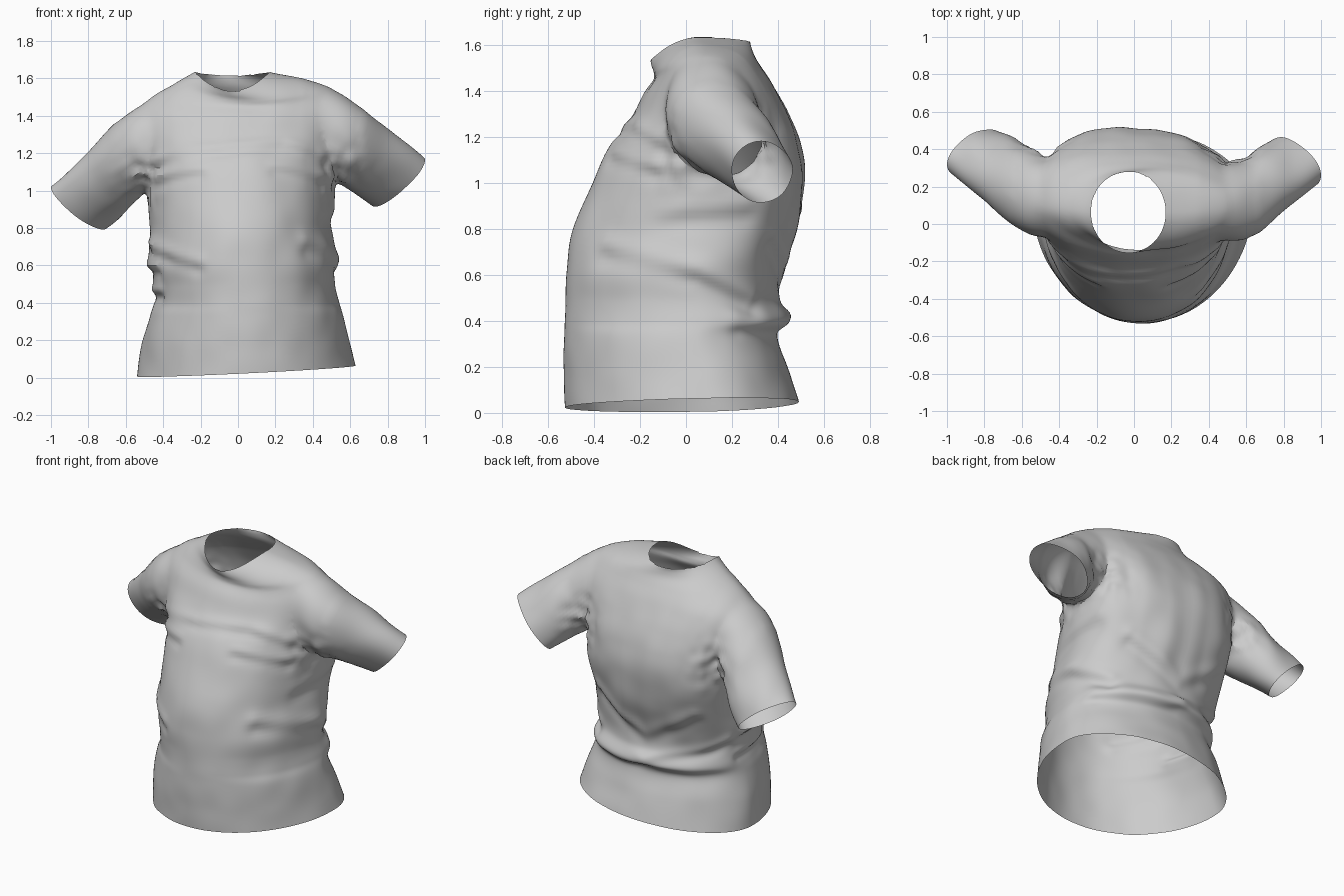
import bpy, bmesh, math
from mathutils import Vector, noise
from mathutils.geometry import intersect_point_line

default_cube = bpy.data.objects.get("Cube")
if default_cube:
    bpy.data.objects.remove(default_cube, do_unlink=True)

SEGMENTS = 160


def material(name, value):
    mat = bpy.data.materials.new(name)
    mat.use_nodes = True
    colour = (value, value, value, 1)
    mat.diffuse_color = colour
    mat.node_tree.nodes["Principled BSDF"].inputs["Base Color"].default_value = colour
    return mat


fabric = material("grey fabric", 0.6)


def ramp(value, low, high):
    t = min(1, max(0, (value - low) / (high - low)))
    return t * t * (3 - 2 * t)


def spline(rows, steps):
    """Catmull-Rom interpolation of rows of numbers."""
    result = []
    for i in range(len(rows) - 1):
        a, b = rows[max(i - 1, 0)], rows[i]
        c, d = rows[i + 1], rows[min(i + 2, len(rows) - 1)]
        for k in range(steps):
            t = k / steps
            result.append([
                q + t * (r - p) / 2 + t * t * (p - 2.5 * q + 2 * r - s / 2)
                + t ** 3 * (s - p + 3 * (q - r)) / 2
                for p, q, r, s in zip(a, b, c, d)])
    return result + [list(rows[-1])]


def loft(name, rings):
    """Closed tube through rings; the end caps carry material index 1."""
    bm = bmesh.new()
    loops = [[bm.verts.new(p) for p in ring] for ring in rings]
    for lower, upper in zip(loops, loops[1:]):
        for i in range(len(lower)):
            j = (i + 1) % len(lower)
            bm.faces.new((lower[i], lower[j], upper[j], upper[i]))
    for loop in (loops[0], loops[-1]):
        centre = bm.verts.new(sum((v.co for v in loop), Vector()) / len(loop))
        for i in range(len(loop)):
            bm.faces.new((loop[i], loop[i - 1], centre)).material_index = 1
    bmesh.ops.recalc_face_normals(bm, faces=bm.faces)
    mesh = bpy.data.meshes.new(name)
    bm.to_mesh(mesh)
    bm.free()
    mesh.materials.append(fabric)
    mesh.materials.append(fabric)
    obj = bpy.data.objects.new(name, mesh)
    bpy.context.collection.objects.link(obj)
    return obj


# Torso: height, right edge, left edge, front edge, back edge
torso_rows = [
    (0.035, -0.54, 0.63, -0.525, 0.49),
    (0.20, -0.51, 0.59, -0.53, 0.44),
    (0.33, -0.47, 0.56, -0.53, 0.40),
    (0.40, -0.45, 0.54, -0.53, 0.45),
    (0.49, -0.45, 0.52, -0.525, 0.41),
    (0.62, -0.48, 0.53, -0.52, 0.42),
    (0.80, -0.47, 0.50, -0.49, 0.48),
    (1.00, -0.49, 0.52, -0.41, 0.51),
    (1.16, -0.51, 0.53, -0.33, 0.49),
    (1.30, -0.54, 0.56, -0.23, 0.44),
    (1.42, -0.53, 0.58, -0.17, 0.38),
    (1.50, -0.44, 0.54, -0.14, 0.33),
    (1.55, -0.34, 0.46, -0.14, 0.30),
    (1.59, -0.27, 0.29, -0.15, 0.285),
    (1.615, -0.23, 0.17, -0.155, 0.28),
]


def torso_ring(z, x0, x1, y0, y1):
    ring = []
    # The widest line lies behind the middle, so the belly tapers forward
    widest = y0 + (y1 - y0) * (0.62 - 0.12 * ramp(z, 0.9, 1.35))
    upper_back = ramp(z, 0.5, 0.9) * (1 - ramp(z, 1.4, 1.6))
    for i in range(SEGMENTS):
        angle = math.tau * i / SEGMENTS
        c, s = math.cos(angle), math.sin(angle)
        power = 1 - 0.2 * upper_back * (s > 0)
        across = math.copysign(abs(c) ** power, c)
        depth = math.copysign(abs(s) ** power, s)
        hem = (0.03 * c + 0.0125 * s) * (1 - ramp(z, 0, 0.3))
        neck = (0.02 * c * c - 0.08 * max(0, -s) ** 2) * ramp(z, 1.35, 1.6)
        reach = y1 - widest if s > 0 else widest - y0
        lean = -0.03 * c * max(0, s) * upper_back
        ring.append(((x0 + x1 + (x1 - x0) * across) / 2,
                     widest + reach * depth + lean, z + hem + neck))
    return ring


shirt = loft("shirt", [torso_ring(*row) for row in spline(torso_rows, 8)])

# Sleeves: ring centre, half vector to the top edge, half vector to the back edge
left_rows = [
    (0.30, 0.09, 1.36, 0, 0, 0.20, 0, 0.15, 0),
    (0.45, 0.10, 1.33, 0.03, 0, 0.225, -0.02, 0.19, 0),
    (0.58, 0.13, 1.25, 0.06, 0, 0.205, -0.04, 0.21, 0),
    (0.72, 0.23, 1.15, 0.095, 0, 0.165, -0.06, 0.165, 0),
    (0.855, 0.33, 1.05, 0.125, 0, 0.135, -0.075, 0.13, 0),
]
right_rows = [
    (-0.28, 0.10, 1.32, 0, 0, 0.18, 0, 0.15, 0),
    (-0.42, 0.12, 1.27, -0.03, 0, 0.21, 0.02, 0.19, 0),
    (-0.55, 0.165, 1.20, -0.06, 0, 0.205, 0.04, 0.21, 0),
    (-0.70, 0.28, 1.045, -0.10, 0, 0.15, 0.07, 0.165, 0),
    (-0.85, 0.38, 0.91, -0.13, 0, 0.12, 0.075, 0.13, 0),
]


def sleeve_ring(row):
    centre, up, back = Vector(row[:3]), Vector(row[3:6]), Vector(row[6:])
    angles = [math.tau * i / 64 for i in range(64)]
    return [centre + up * math.cos(a) + back * math.sin(a) for a in angles]


# Weld the sleeves onto the torso
sleeves = [loft(name, [sleeve_ring(r) for r in spline(rows, 8)])
           for name, rows in (("left_sleeve", left_rows), ("right_sleeve", right_rows))]
for sleeve in sleeves:
    union = shirt.modifiers.new("weld " + sleeve.name, "BOOLEAN")
    union.operation = "UNION"
    union.solver = "EXACT"
    union.object = sleeve
bm = bmesh.new()
bm.from_object(shirt, bpy.context.evaluated_depsgraph_get())
shirt.modifiers.clear()
for sleeve in sleeves:
    bpy.data.objects.remove(sleeve, do_unlink=True)

# Open the hem, neck and cuffs
bmesh.ops.delete(bm, geom=[f for f in bm.faces if f.material_index == 1], context="FACES")
bmesh.ops.remove_doubles(bm, verts=bm.verts, dist=0.006)
seam = [v for v in bm.verts if 0.36 < abs(v.co.x) < 0.66 and 0.98 < v.co.z]
for _ in range(14):
    bmesh.ops.smooth_vert(bm, verts=seam, factor=0.5,
                          use_axis_x=True, use_axis_y=True, use_axis_z=True)

# Cloth folds: depth, width and the path each crease follows
folds = [
    (0.02, 0.05, [(0.35, -0.33, 0.70), (0.53, 0.05, 0.60), (0.42, 0.28, 0.48)]),
    (0.02, 0.04, [(-0.49, 0, 0.70), (-0.36, -0.28, 0.65), (-0.2, -0.43, 0.60)]),
    (0.018, 0.035, [(-0.48, 0.1, 0.58), (-0.42, -0.17, 0.58)]),
    (0.018, 0.035, [(-0.46, 0.1, 0.45), (-0.42, -0.17, 0.45)]),
    (0.02, 0.04, [(-0.44, 0.2, 0.55), (0, 0.43, 0.40), (0.46, 0.2, 0.38)]),
    (0.012, 0.035, [(-0.46, -0.1, 1.14), (-0.1, -0.29, 1.22),
                    (0.25, -0.25, 1.25), (0.5, -0.05, 1.14)]),
    (0.012, 0.035, [(-0.45, -0.12, 1.05), (-0.2, -0.33, 1.1)]),
    (0.012, 0.035, [(0.46, -0.12, 1.05), (0.2, -0.33, 1.12)]),
    (0.012, 0.05, [(0.5, -0.1, 0.85), (0.48, 0.25, 0.88)]),
    (0.02, 0.05, [(-0.35, 0.42, 0.75), (0, 0.46, 0.55), (0.35, 0.38, 0.75)]),
]
armpits = [Vector((0.53, 0.0, 1.12)), Vector((0.5, 0.33, 1.15)),
           Vector((-0.5, 0.0, 1.08)), Vector((-0.47, 0.36, 1.12))]


def fold_offset(point):
    offset = 0
    for depth, width, path in folds:
        best = None
        for a, b in zip(path, path[1:]):
            start, end = Vector(a), Vector(b)
            near, t = intersect_point_line(point, start, end)
            near = start.lerp(end, min(1, max(0, t)))
            if best is None or (point - near).length < (point - best).length:
                best = near
        away = point - best
        offset += 1.6 * depth * away.z / width * math.exp(-(away.length / width) ** 2)
    crumple = sum(math.exp(-((point - a).length / 0.13) ** 2) for a in armpits)
    offset += 0.03 * min(1, crumple) * noise.noise(point * 15)
    drape = ramp(point.y, 0.2, 0.4) * ramp(point.z, 0.5, 0.7) * (1 - ramp(point.z, 1.3, 1.5))
    offset += 0.015 * drape * noise.noise(Vector((point.x * 7, 0, point.z * 2)))
    return offset + 0.006 * noise.noise(point * 6)


bm.normal_update()
moves = [(v, v.normal * fold_offset(v.co)) for v in bm.verts]
for v, move in moves:
    v.co += move

bm.to_mesh(shirt.data)
bm.free()
shirt.data.materials.pop(index=1)
bpy.context.view_layer.objects.active = shirt
shirt.select_set(True)
bpy.ops.object.shade_smooth_by_angle(angle=math.radians(30))
